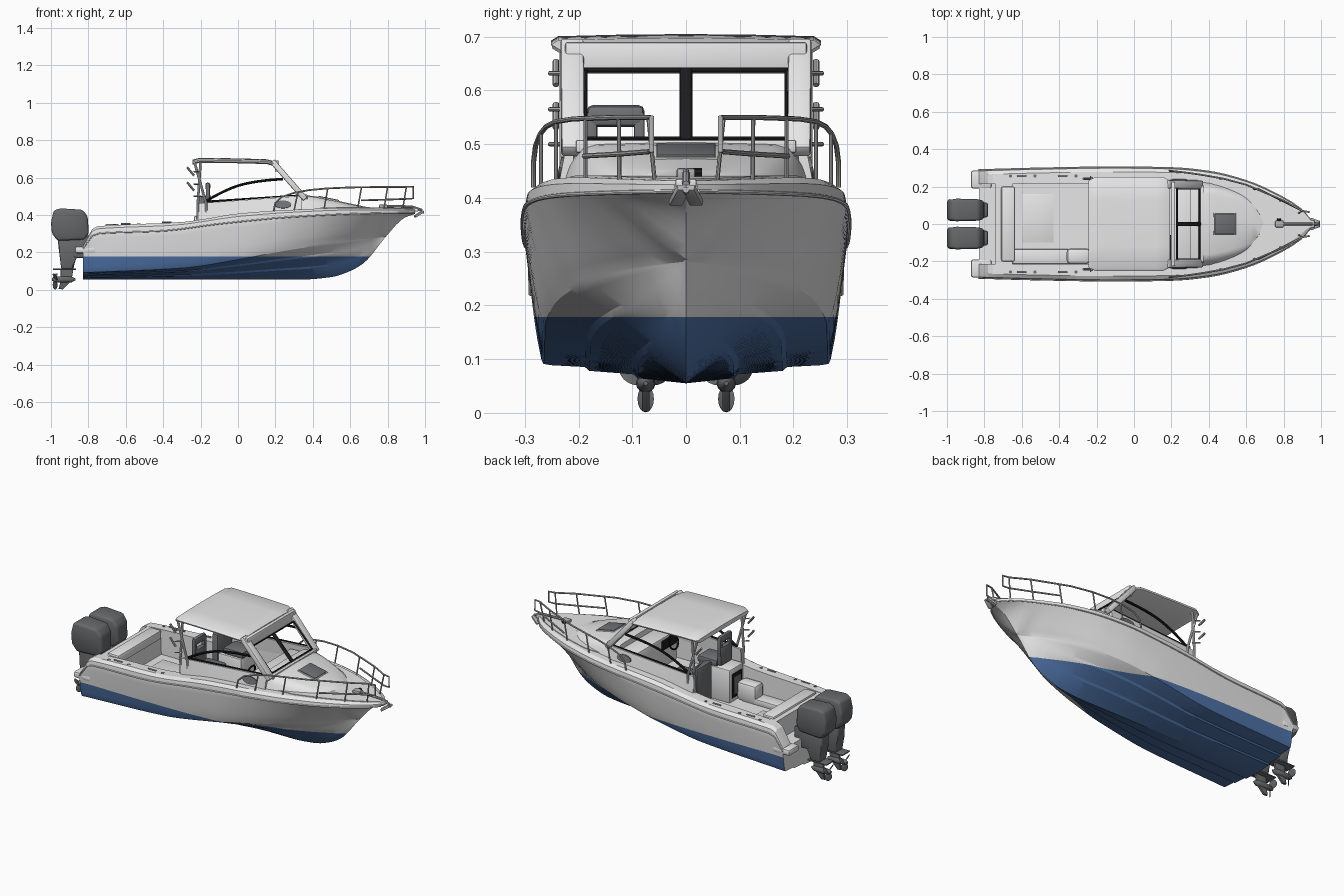
import bpy, bmesh, math
from mathutils import Vector, Matrix

if "Cube" in bpy.data.objects:
    bpy.data.objects.remove(bpy.data.objects["Cube"], do_unlink=True)


def material(name, r, g, b):
    m = bpy.data.materials.new(name)
    m.use_nodes = True
    m.diffuse_color = (r, g, b, 1)
    m.node_tree.nodes["Principled BSDF"].inputs["Base Color"].default_value = (r, g, b, 1)
    return m


white = material("white gelcoat", .82, .82, .82)
blue = material("bottom blue", .075, .165, .38)
black = material("black trim", .012, .012, .013)
charcoal = material("engine charcoal", .135, .14, .147)
grey = material("seat grey", .16, .167, .178)
metal = material("rail metal", .45, .45, .45)


def finish(name, bm, mats, angle=35):
    bmesh.ops.remove_doubles(bm, verts=bm.verts, dist=.0002)
    bmesh.ops.recalc_face_normals(bm, faces=bm.faces)
    me = bpy.data.meshes.new(name)
    bm.to_mesh(me)
    bm.free()
    ob = bpy.data.objects.new(name, me)
    bpy.context.collection.objects.link(ob)
    for m in mats:
        me.materials.append(m)
    select(ob)
    bpy.ops.object.shade_smooth_by_angle(angle=math.radians(angle))
    return ob


def select(ob):
    bpy.ops.object.select_all(action='DESELECT')
    ob.select_set(True)
    bpy.context.view_layer.objects.active = ob


def loft(rings):
    bm = bmesh.new()
    rows = [[bm.verts.new(p) for p in r] for r in rings]
    n = len(rows[0])
    for a, b in zip(rows, rows[1:]):
        for i in range(n):
            j = (i + 1) % n
            bm.faces.new((a[i], a[j], b[j], b[i]))
    bm.faces.new(rows[0])
    bm.faces.new(rows[-1])
    return bm


def box(name, lo, hi, mat, bevel=.005, rot=None):
    lo, hi = Vector(lo), Vector(hi)
    bm = bmesh.new()
    bmesh.ops.create_cube(bm, size=1, matrix=Matrix.Diagonal((hi - lo).to_4d()))
    bmesh.ops.bevel(bm, geom=bm.edges[:], offset=bevel, segments=2, affect='EDGES', profile=.5)
    m = Matrix.Translation((lo + hi) / 2)
    bm.transform(m @ rot if rot else m)
    return finish(name, bm, [mat])


def bar(name, a, b, w, t, mat):
    a, b = Vector(a), Vector(b)
    half = Vector((w, t, (b - a).length)) / 2
    ob = box(name, -half, half, mat, min(w, t) * .2)
    ob.matrix_world = Matrix.Translation((a + b) / 2) @ (b - a).to_track_quat('Z', 'Y').to_matrix().to_4x4()


def pipe(name, pts, r, mat, smooth=False, cyclic=False):
    cu = bpy.data.curves.new(name, 'CURVE')
    cu.dimensions = '3D'
    cu.bevel_depth, cu.bevel_resolution, cu.use_fill_caps = r, 2, True
    s = cu.splines.new('NURBS' if smooth else 'POLY')
    s.points.add(len(pts) - 1)
    for p, c in zip(s.points, pts):
        p.co = (*c, 1)
    s.use_cyclic_u = cyclic
    if smooth:
        s.order_u, s.use_endpoint_u, s.resolution_u = 3, True, 6
    ob = bpy.data.objects.new(name, cu)
    bpy.context.collection.objects.link(ob)
    cu.materials.append(mat)
    select(ob)
    bpy.ops.object.convert(target='MESH')
    bpy.ops.object.shade_smooth_by_angle(angle=math.radians(40))


def extrude(name, profile, y, half, mat, bevel):
    """Side profile in x and z, thickened across y."""
    bm = loft([[(px, y + s * half, pz) for px, pz in profile] for s in (-1, 1)])
    bmesh.ops.bevel(bm, geom=bm.edges[:], offset=bevel, segments=3, affect='EDGES', profile=.5)
    return finish(name, bm, [mat])


def curve(keys):
    """Smooth interpolation that never overshoots its keys."""
    xs, vs = zip(*keys)
    d = [(vs[i + 1] - vs[i]) / (xs[i + 1] - xs[i]) for i in range(len(xs) - 1)]
    m = [d[0]] + [2 * a * b / (a + b) if a * b > 0 else 0 for a, b in zip(d, d[1:])] + [d[-1]]

    def f(x):
        x = min(max(x, xs[0]), xs[-1])
        i = max(k for k in range(len(d)) if xs[k] <= x)
        h = xs[i + 1] - xs[i]
        t = (x - xs[i]) / h
        return (vs[i] * (1 + 2 * t) * (1 - t) ** 2 + h * m[i] * t * (1 - t) ** 2
                + vs[i + 1] * t * t * (3 - 2 * t) + h * m[i + 1] * t * t * (t - 1))
    return f


# Hull lines
beam = curve([(-.83, .288), (-.5, .297), (-.1, .303), (.2, .299), (.4, .28), (.6, .23), (.8, .139), (.9, .073), (.945, .022)])
keel = curve([(-.83, .055), (.35, .055), (.5, .068), (.6, .1), (.675, .145), (.79, .283), (.89, .385), (.945, .405)])
chine_y = curve([(-.83, .265), (0, .262), (.2, .247), (.4, .207), (.55, .148), (.68, .073), (.79, 0), (.945, 0)])
chine_z = curve([(-.83, .095), (-.3, .12), (0, .165), (.2, .203), (.4, .236), (.6, .264), (.79, .283)])
rail = curve([(-.83, .22), (-.76, .3), (-.4, .315), (-.1, .352), (.3, .39), (.6, .405), (.945, .412)])
gunwale = curve([(-.83, .235), (-.76, .338), (-.3, .362), (-.2, .375), (0, .407), (.3, .428), (.6, .438), (.945, .432)])


def inner_level(x):
    if x < -.74: return .225
    if x < -.65: return .34
    if x < 0: return .2
    if x < .3: return .3
    return gunwale(x) + .004


def section(x):
    b, k, cy, zr, zg = beam(x), keel(x), chine_y(x), rail(x), gunwale(x)
    cz = max(chine_z(x), k)
    mix = lambda t: k + (cz - k) * t
    fade = min(1, max(0, (.79 - x) / .25))
    step = .004 * fade
    edge = max(b - .024, b * .6)
    wi = min(.215, edge * .92)
    zf = inner_level(x)
    half = [(0, k)]
    for t in (.34, .68):
        half += [(cy * t, mix(t) - step), (cy * (t + .03), mix(t + .03) + step * .5)]
    # Flat chine with a crisp outer edge
    half += [(cy * .94, mix(.94) - step), (cy, cz - step), (cy + .004 * fade, cz + .004 * fade)]
    power = .62 + .4 * min(1, max(0, x))
    for t in (.15, .32, .5, .68, .85):
        half.append((cy + (b - cy) * t ** power, cz + (zr - cz) * t))
    half += [(b, zr), (b - b * .015, zr + .65 * (zg - zr)), (edge, zg), (wi, zg), (wi, zf), (0, zf)]
    return [(x, y, z) for y, z in half] + [(x, -y, z) for y, z in half[-2:0:-1]]


stations = [-.83 + 1.775 * i / 70 for i in range(71)]
for s in (-.74, -.65, 0, .3):
    stations += [s - .0006, s + .0006]
stations.sort()
bm = loft([section(x) for x in stations])
bmesh.ops.remove_doubles(bm, verts=bm.verts, dist=.0002)
bmesh.ops.bisect_plane(bm, geom=bm.verts[:] + bm.edges[:] + bm.faces[:], plane_co=(0, 0, .178), plane_no=(0, 0, 1))
bm.normal_update()
for f in bm.faces:
    f.material_index = int(f.calc_center_median().z < .178 and abs(f.normal.x) < .98)
finish("hull", bm, [white, blue], 22)

# Foredeck trunk and cabin side walls
trunk_w = curve([(.2, .243), (.4, .222), (.55, .175), (.65, .105), (.7, .02)])
trunk_z = curve([(.2, .492), (.36, .5), (.5, .478), (.6, .457), (.7, .436)])
rings = []
for i in range(17):
    x = .3 + .025 * i
    w, z, zd = trunk_w(x), trunk_z(x), gunwale(x) - .01
    half = [(w, zd), (w * .94, zd + (z - zd) * .5), (w * .85, z - .008), (w * .73, z), (0, z + .004)]
    rings.append([(x, y, c) for y, c in half] + [(x, -y, c) for y, c in half[-2::-1]])
finish("foredeck_trunk", loft(rings), [white], 40)
for s, side in ((1, "left"), (-1, "right")):
    rings = []
    for i in range(12):
        x = -.21 + .55 * i / 11
        z0, z1 = gunwale(x) - .01, .462 + .04 * i / 11
        rings.append([(x, s * y, z) for y, z in ((.238, z0), (.222, z1), (.207, z1), (.214, z0))])
    finish(side + "_cabin_wall", loft(rings), [white])
    # Rub rail along the sheer
    pipe(side + "_rub_rail", [(x, s * (beam(x) + .001), rail(x)) for x in stations[::2]], .004, white)
    # Windscreen pillar, side window frame and roof supports
    bar(side + "_windscreen_pillar", (.36, s * .21, .485), (.182, s * .212, .688), .044, .03, white)
    pipe(side + "_window_arch", [(-.18, s * .216, .468), (-.08, s * .218, .53), (.08, s * .22, .582), (.24, s * .218, .592)], .007, black, True)
    pipe(side + "_window_sill", [(.25, s * .218, .595), (.345, s * .215, .508), (-.18, s * .216, .47)], .006, black)
    for a, b in ((-.215, -.2), (-.17, -.235)):
        pipe(side + "_roof_support", [(a, s * .222, .375), (a, s * .228, .46), (b, s * .228, .69)], .007, white)
    for z in (.5, .565, .632):
        pipe(side + "_rod_bracket", [(-.2, s * .228, z), (-.235, s * .254, z)], .004, metal)
    for z in (.53, .61):
        pipe(side + "_rod_holder", [(-.235, s * .242, z), (-.272, s * .242, z + .045)], .006, metal)
    # Bow rail
    top = [(.19, .284, .42), (.2, .284, .465), (.235, .28, .497), (.3, .272, .518), (.38, .26, .533), (.48, .242, .542), (.6, .21, .547),
           (.8, .125, .55), (.9, .07, .55), (.937, .064, .55), (.937, .064, .488), (.9, .07, .486), (.8, .12, .482), (.66, .19, .478)]
    pipe(side + "_bow_rail", [(x, s * y, z) for x, y, z in top], .0048, metal)
    for x, y, z in ((.32, .27, .52), (.48, .242, .542), (.66, .187, .547), (.8, .125, .55), (.9, .07, .55)):
        pipe(side + "_rail_stanchion", [(x - .02, s * min(y, beam(x) - .015), gunwale(x) - .004), (x, s * y, z)], .004, metal)
    # Side portlight
    bm = bmesh.new()
    bmesh.ops.create_cone(bm, cap_ends=True, segments=20, radius1=1, radius2=1, depth=.009,
                          matrix=Matrix.Translation((.24, s * .232, .456)) @ Matrix.Rotation(math.radians(90 + s * 13), 4, 'X') @ Matrix.Diagonal((.045, .021, 1, 1)))
    finish(side + "_portlight", bm, [grey])
    # Stern platform corner, cleats and rod sockets
    box(side + "_swim_platform", (-.872, s * .238 - .048, .195), (-.76, s * .238 + .048, .232), white, .012)
    for x in (-.6, -.38):
        pipe(side + "_cleat", [(x - .025, s * .255, gunwale(x) + .005), (x + .025, s * .255, gunwale(x) + .005)], .004, metal)
    for x in (-.66, -.53, -.31):
        pipe(side + "_rod_socket", [(x, s * .257, gunwale(x) - .01), (x, s * .257, gunwale(x) + .002)], .009, grey)

# Hardtop roof
rings = []
for i in range(13):
    t = i / 12
    x = -.243 + .435 * t
    inset = .018 * max(0, 1 - min(t, 1 - t) * 12)
    z = .703 - .009 * t * t - inset * .5
    half = [(.232 - inset, z - .024), (.248 - inset, z - .018), (.251 - inset, z - .01), (.238 - inset, z - .002), (.12, z + .001), (0, z + .002)]
    rings.append([(x, y, c) for y, c in half] + [(x, -y, c) for y, c in half[-2::-1]])
finish("hardtop_roof", loft(rings), [white], 45)


# Windscreen with two framed panes
def screen(y, z):
    return (.36 - (z - .5) * .94, y, z)


bar("windscreen_header", screen(-.225, .661), screen(.225, .661), .022, .058, white)
bar("windscreen_base", screen(-.205, .496), screen(.205, .496), .018, .024, white)
for s, side in ((1, "left"), (-1, "right")):
    pipe(side + "_pane_frame", [screen(s * y, z) for y, z in ((.008, .51), (.187, .51), (.187, .638), (.008, .638))], .0055, black, cyclic=True)
bar("windscreen_mullion", screen(0, .506), screen(0, .64), .018, .012, black)

# Foredeck hatch, windlass and anchor
tilt = Matrix.Rotation(math.radians(11.5), 4, 'Y')
box("hatch_frame", (.425, -.06, .479), (.545, .06, .487), white, .002, tilt)
box("hatch_lens", (.43, -.055, .482), (.54, .055, .491), grey, .002, tilt)
box("windlass", (.755, -.018, .435), (.8, .018, .456), metal, .006)
pipe("windlass_drum", [(.775, -.006, .446), (.775, .03, .446)], .01, black)
box("anchor_roller", (.85, -.02, .418), (.965, .02, .436), white, .005)
pipe("anchor_shank", [(.8, 0, .447), (.93, 0, .444), (.985, 0, .425)], .007, metal)
for s in (1, -1):
    bar("anchor_fluke", (.99, s * .004, .42), (.945, s * .02, .39), .026, .012, metal)
pipe("anchor_tip", [(.97, 0, .41), (.994, 0, .415)], .006, metal)

# Cabin interior
box("dashboard", (.2, -.205, .29), (.32, .205, .47), white, .012)
box("instrument_panel", (.192, -.19, .4), (.202, -.06, .455), black, .002)
pipe("steering_wheel", [(.165 + .012 * math.sin(a), -.12 + .04 * math.cos(a), .44 + .04 * math.sin(a))
                        for a in (math.tau * i / 20 for i in range(20))], .005, black, cyclic=True)
box("helm_cabinet", (-.235, -.2, .2), (-.03, -.07, .395), white, .008)
box("cabinet_door", (-.24, -.18, .225), (-.233, -.09, .365), black, .002)
box("cabinet_door_panel", (-.242, -.165, .245), (-.238, -.105, .345), grey, .0015)
box("left_seat_base", (-.18, .07, .2), (-.03, .205, .39), white, .008)
box("left_seat_aft_cushion", (-.215, .06, .25), (-.175, .205, .5), grey, .012)
for y, side in ((-.13, "helm"), (.13, "passenger")):
    box(side + "_seat_cushion", (-.15, y - .058, .39), (-.02, y + .058, .43), grey, .012)
box("helm_seat_back", (-.175, -.183, .4), (-.145, -.077, .508), grey, .01)
box("helm_headrest", (-.175, -.185, .532), (-.148, -.077, .573), grey, .012)
for y in (-.175, -.087):
    box("helm_seat_side", (-.172, y - .01, .45), (-.15, y + .01, .56), grey, .005)

# Cockpit furniture
box("stern_bench", (-.71, -.2, .3), (-.635, .2, .352), white, .01)
box("corner_locker", (-.36, -.214, .2), (-.235, -.13, .31), white, .02)
box("right_cockpit_locker", (-.65, -.214, .2), (-.27, -.135, .235), white, .006)
box("floor_hatch", (-.6, -.1, .2), (-.43, .16, .204), white, .0015)

# Twin outboard engines
for y, side in ((.075, "left"), (-.075, "right")):
    cowl = extrude(side + "_engine_cowl", [(-.965, .262), (-.995, .3), (-1, .36), (-.985, .425), (-.95, .435), (-.83, .428), (-.803, .39), (-.798, .3), (-.82, .268)],
                   y, .066, charcoal, .014)
    for v in cowl.data.vertices:
        front = max(0, (v.co.x + .85) / .05)
        aft = max(0, (-.95 - v.co.x) / .05)
        low = max(0, (.32 - v.co.z) / .06)
        high = max(0, (v.co.z - .39) / .045)
        v.co.y = y + (v.co.y - y) * (1 - .28 * front) * (1 - .18 * aft) * (1 - .2 * min(low, 1)) * (1 - .12 * high)
    extrude(side + "_engine_midsection", [(-.965, .275), (-.955, .19), (-.945, .11), (-.88, .11), (-.865, .19), (-.825, .275)], y, .034, charcoal, .01)
    box(side + "_engine_bracket", (-.88, y - .04, .17), (-.78, y + .04, .29), charcoal, .012)
    box(side + "_cavitation_plate", (-.99, y - .035, .105), (-.865, y + .035, .113), charcoal, .003)
    extrude(side + "_lower_leg", [(-.95, .11), (-.945, .05), (-.96, .004), (-.935, .002), (-.89, .05), (-.88, .11)], y, .007, charcoal, .003)
    bm = loft([[(x, y + r * math.cos(a), .055 + r * math.sin(a)) for a in (math.tau * k / 14 for k in range(14))]
               for x, r in ((-.995, .008), (-.98, .014), (-.94, .018), (-.89, .016), (-.868, .004))])
    finish(side + "_gearcase", bm, [charcoal], 50)
    for k in range(3):
        blade = Matrix.Translation((-.978, y, .055)) @ Matrix.Rotation(math.tau * k / 3 + math.pi, 4, 'X') @ Matrix.Rotation(.7, 4, 'Z')
        bm = bmesh.new()
        bmesh.ops.create_uvsphere(bm, u_segments=12, v_segments=8, radius=1,
                                  matrix=blade @ Matrix.Translation((0, 0, .029)) @ Matrix.Diagonal((.003, .02, .025, 1)))
        finish(side + "_propeller_blade", bm, [charcoal], 60)
